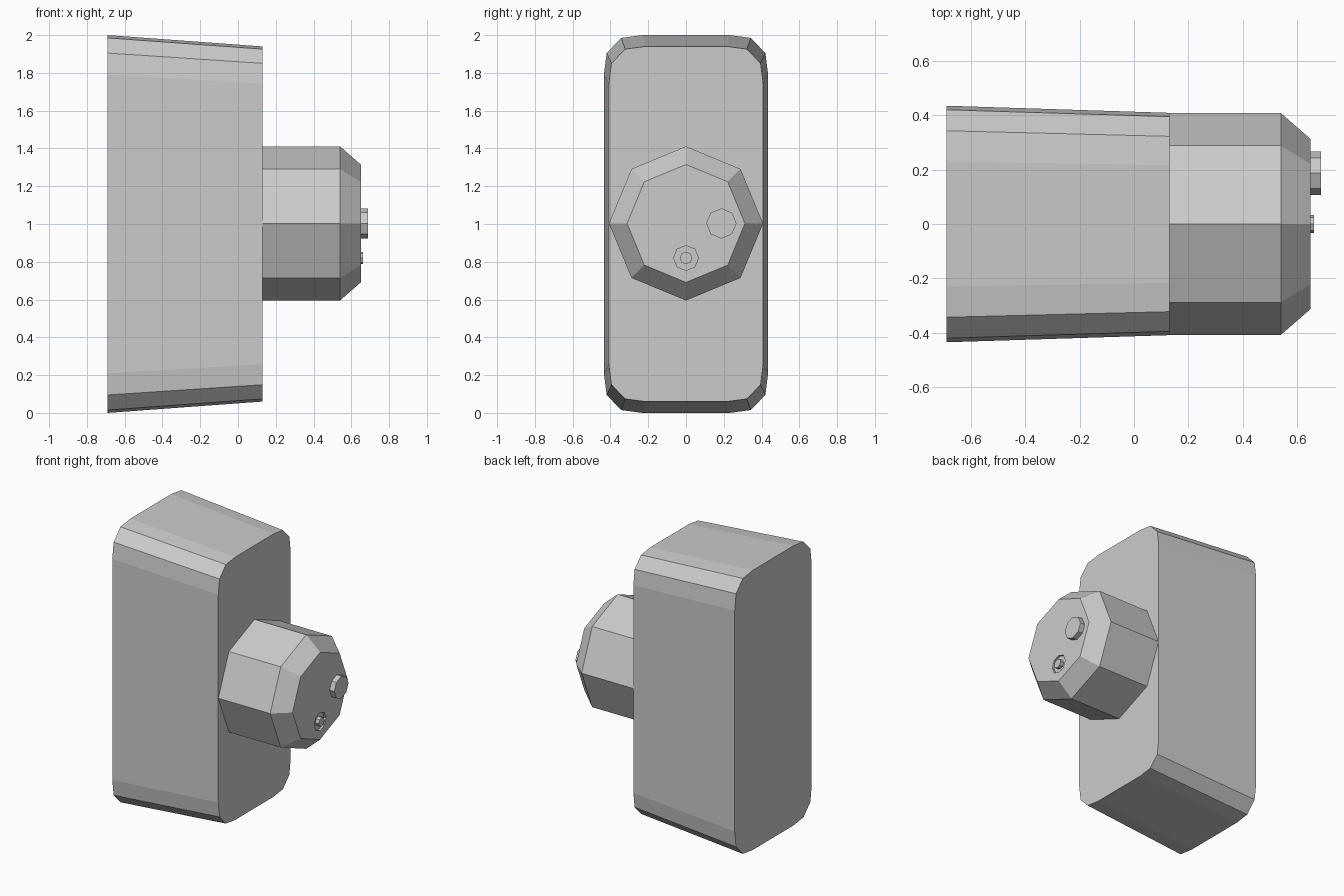
import bpy, bmesh, math

old = bpy.data.objects.get("Cube")
if old:
    bpy.data.objects.remove(old, do_unlink=True)

grey = bpy.data.materials.new("light_grey")
grey.use_nodes = True
colour = (0.6, 0.6, 0.6, 1)
grey.diffuse_color = colour
grey.node_tree.nodes["Principled BSDF"].inputs["Base Color"].default_value = colour


def loft(name, sections, centre):
    """Join (x, outline) sections along x into a closed solid."""
    cy, cz = centre
    bm = bmesh.new()
    rings = [[bm.verts.new((x, cy + y, cz + z)) for y, z in outline]
             for x, outline in sections]
    n = len(rings[0])
    for a, b in zip(rings, rings[1:]):
        for i in range(n):
            j = (i + 1) % n
            bm.faces.new((a[i], a[j], b[j], b[i]))
    bm.faces.new(rings[0])
    bm.faces.new(rings[-1])
    bmesh.ops.recalc_face_normals(bm, faces=bm.faces)
    mesh = bpy.data.meshes.new(name)
    bm.to_mesh(mesh)
    bm.free()
    mesh.materials.append(grey)
    obj = bpy.data.objects.new(name, mesh)
    bpy.context.collection.objects.link(obj)
    return obj


def octagon(radius):
    return [(radius * math.cos(i * math.pi / 4), radius * math.sin(i * math.pi / 4))
            for i in range(8)]


def rounded_panel(scale):
    corner = [(0.435, 0.79), (0.42, 0.905), (0.343, 0.985), (0.23, 1.0)]
    half = corner + [(-y, z) for y, z in reversed(corner)]
    outline = half + [(-y, -z) for y, z in half]
    return [(y * scale, z * scale) for y, z in outline]


# Tapered housing with chamfered corners
loft("housing", [(-0.69, rounded_panel(1)), (0.13, rounded_panel(0.94))], (0, 1))

# Eight-sided barrel with bevelled end
barrel = loft("barrel", [(0.12, octagon(0.408)), (0.54, octagon(0.408)),
                         (0.65, octagon(0.312))], (0, 1.003))

# Shallow socket sunk in the barrel end
socket_centre = (0, 0.82)
cutter = loft("socket_cutter", [(0.635, octagon(0.066)), (0.7, octagon(0.066))],
              socket_centre)
cutter.hide_render = True
cutter.hide_viewport = True
cut = barrel.modifiers.new("socket", "BOOLEAN")
cut.operation = "DIFFERENCE"
cut.solver = "EXACT"
cut.object = cutter

# Pin inside the socket, and the larger button beside it
loft("socket_pin", [(0.63, octagon(0.033)), (0.662, octagon(0.033))], socket_centre)
loft("button", [(0.645, octagon(0.08)), (0.687, octagon(0.08))], (0.187, 1.003))
